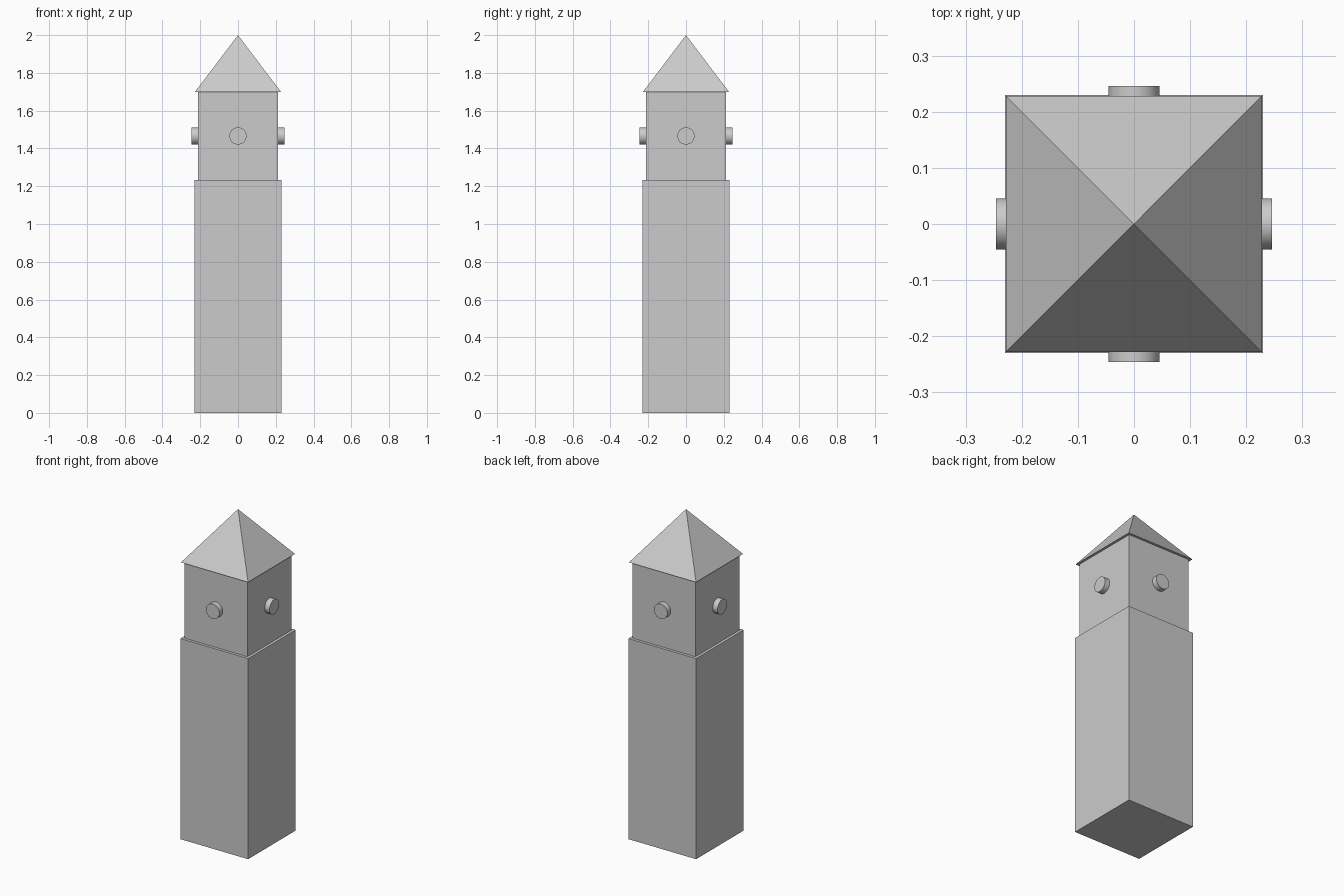
import bpy
from math import pi, sqrt

if "Cube" in bpy.data.objects:
    bpy.data.objects.remove(bpy.data.objects["Cube"])


def box(name, half, z0, z1):
    bpy.ops.mesh.primitive_cube_add(size=1, location=(0, 0, (z0 + z1) / 2))
    ob = bpy.context.object
    ob.name = name
    ob.scale = (2 * half, 2 * half, z1 - z0)
    bpy.ops.object.transform_apply(location=False, rotation=False, scale=True)
    return ob


# Square tower: shaft and slightly narrower clock stage
box("tower_shaft", 0.23, 0, 1.232)
box("clock_stage", 0.213, 1.232, 1.699)

# Pyramid roof with a small overhang
bpy.ops.mesh.primitive_cone_add(vertices=4, radius1=0.228 * sqrt(2), radius2=0,
                                depth=0.301, location=(0, 0, 1.8495),
                                rotation=(0, 0, pi / 4))
bpy.context.object.name = "roof"
bpy.ops.object.transform_apply(location=False, rotation=True, scale=False)

# Round clock dial on each of the four sides
inner, outer = 0.205, 0.246
mid = (inner + outer) / 2
dials = (("front", 0, -1), ("right", 1, 0), ("back", 0, 1), ("left", -1, 0))
for side, dx, dy in dials:
    rot = (0, pi / 2, 0) if dx else (pi / 2, 0, 0)
    bpy.ops.mesh.primitive_cylinder_add(vertices=32, radius=0.0455, depth=outer - inner,
                                        location=(dx * mid, dy * mid, 1.466), rotation=rot)
    bpy.context.object.name = side + "_dial"
    bpy.ops.object.shade_smooth_by_angle()
